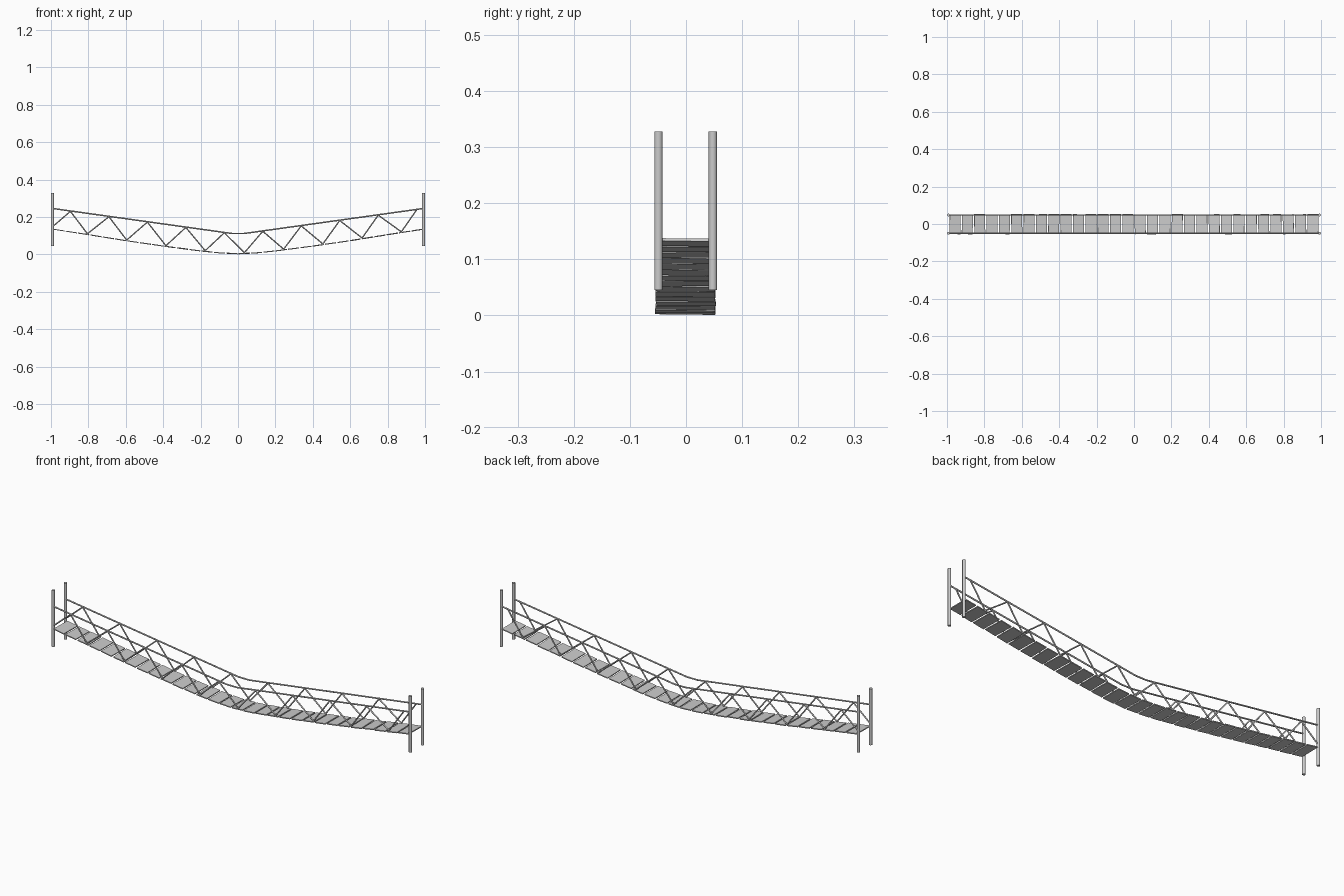
import bpy, math, random
from mathutils import Vector, Matrix

if "Cube" in bpy.data.objects:
    bpy.data.objects.remove(bpy.data.objects["Cube"])

random.seed(4)
DECK = [(0, .005), (.1, .010), (.2, .020), (.4, .046), (.6, .075), (.8, .107), (1.0, .138)]


def deck_z(x):
    x = abs(x)
    for (a, za), (b, zb) in zip(DECK, DECK[1:]):
        if x <= b:
            return za + (zb - za) * (x - a) / (b - a)
    return DECK[-1][1]


def rail_z(x):
    return .112 + max(0, abs(x) - .03) * .134 / .96


def rope(name, points, radius):
    cu = bpy.data.curves.new(name, 'CURVE')
    cu.dimensions = '3D'
    cu.bevel_depth = radius
    cu.bevel_resolution = 2
    cu.use_fill_caps = True
    sp = cu.splines.new('POLY')
    sp.points.add(len(points) - 1)
    for p, co in zip(sp.points, points):
        p.co = (*co, 1)
    ob = bpy.data.objects.new(name, cu)
    bpy.context.collection.objects.link(ob)


# Slightly uneven deck planks following the sag
N, SPAN = 30, 1.98
step = SPAN / N
for i in range(N):
    x = -SPAN / 2 + step * (i + .5)
    slope = math.atan2(deck_z(x + .033) - deck_z(x - .033), .066)
    bpy.ops.mesh.primitive_cube_add(size=1)
    plank = bpy.context.object
    plank.name = f"plank_{i + 1:02d}"
    plank.matrix_world = (
        Matrix.Translation((x, -.001 + random.uniform(-.001, .001), deck_z(x) - .001))
        @ Matrix.Rotation(random.uniform(-.025, .025), 4, 'Z')
        @ Matrix.Rotation(-slope, 4, 'Y')
        @ Matrix.Rotation(random.uniform(-.015, .015), 4, 'X')
        @ Matrix.Diagonal((.0585, .106, .005, 1)))

# Zigzag stations: alternating deck and handrail points
tops = [-.896 + .2057 * i for i in range(10)]
bottoms = [-.805 + .2098 * i for i in range(9)]

for side, y in (("front", -.049), ("back", .048)):
    # End posts
    for end, x in (("left", -.992), ("right", .992)):
        bpy.ops.mesh.primitive_cylinder_add(vertices=16, radius=.0075, depth=.283,
                                            location=(x, y, .1865))
        bpy.context.object.name = f"{side}_{end}_post"
        bpy.ops.object.shade_smooth_by_angle(angle=math.radians(40))

    # Handrail rope
    rope(f"{side}_handrail", [(x, y, rail_z(x)) for x in (-.992, -.03, .03, .992)], .0038)

    # Zigzag lacing between handrail and deck
    path = [(-.992, y, .148)]
    for i, t in enumerate(tops):
        path.append((t, y, rail_z(t) - .002))
        if i < len(bottoms):
            b = bottoms[i]
            path.append((b, y, deck_z(b) + .003))
    for i, (a, b) in enumerate(zip(path, path[1:])):
        rope(f"{side}_lacing_{i + 1:02d}", [a, b], .0034)
